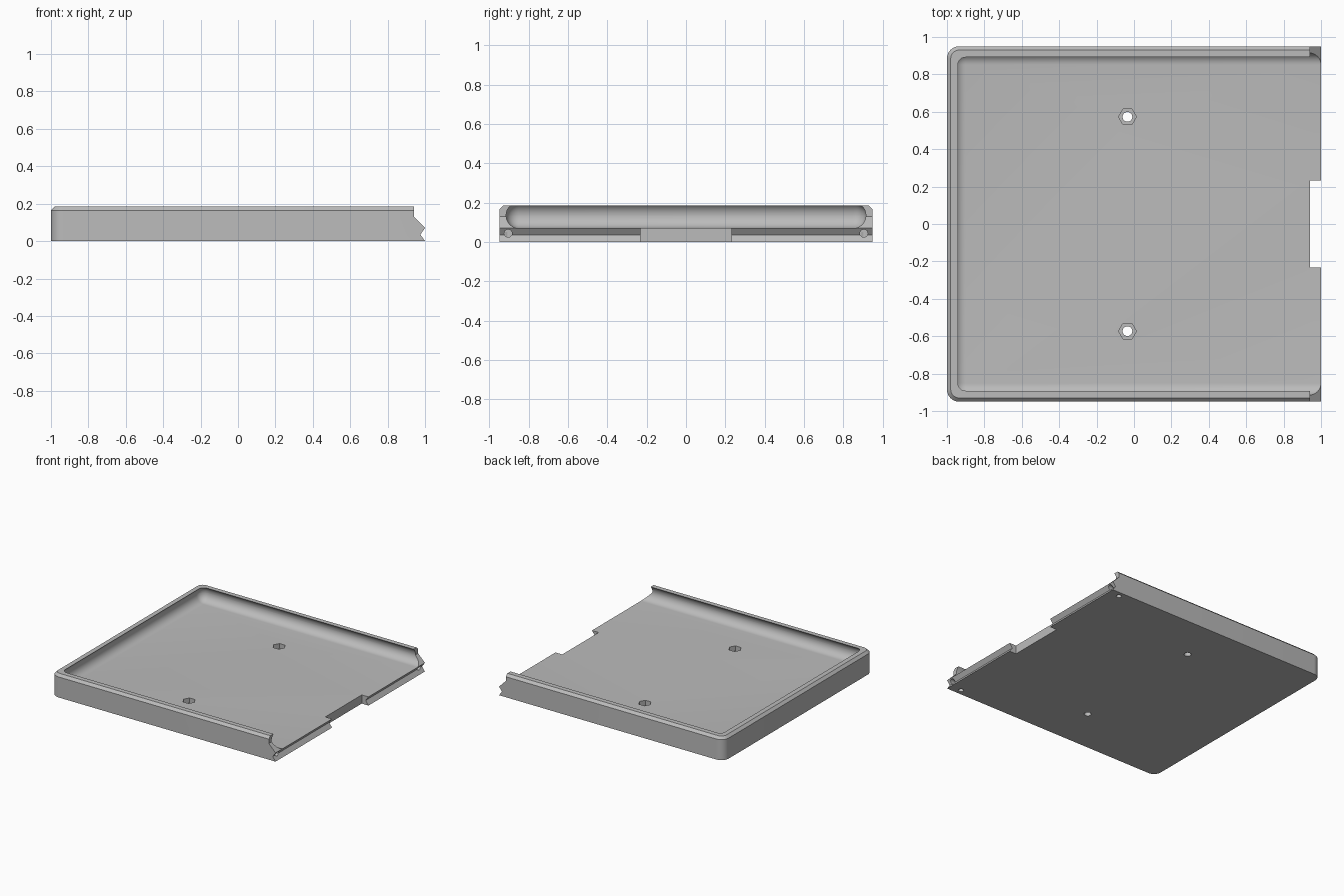
import bpy, bmesh
from math import sin, cos, pi, radians
from mathutils import Matrix, Vector

if "Cube" in bpy.data.objects:
    bpy.data.objects.remove(bpy.data.objects["Cube"])

grey = bpy.data.materials.new("plain_grey")
grey.use_nodes = True
colour = (0.5, 0.5, 0.5, 1)
grey.diffuse_color = colour
grey.node_tree.nodes["Principled BSDF"].inputs["Base Color"].default_value = colour

HALF_Y, HEIGHT, CHAMFER, CORNER = 0.95, 0.185, 0.02, 0.065
FLOOR = 0.07


def make_object(name, bm):
    bmesh.ops.recalc_face_normals(bm, faces=bm.faces)
    mesh = bpy.data.meshes.new(name)
    bm.to_mesh(mesh)
    bm.free()
    mesh.materials.append(grey)
    obj = bpy.data.objects.new(name, mesh)
    bpy.context.scene.collection.objects.link(obj)
    return obj


def loft(name, rings):
    """Skin a stack of matching closed rings and cap both ends."""
    bm = bmesh.new()
    loops = [[bm.verts.new(p) for p in ring] for ring in rings]
    for low, high in zip(loops, loops[1:]):
        for i in range(len(low)):
            j = (i + 1) % len(low)
            bm.faces.new((low[i], low[j], high[j], high[i]))
    bm.faces.new(loops[0])
    bm.faces.new(loops[-1])
    return make_object(name, bm)


def outline(inset, z, steps=8):
    """Plan of the tray: rounded on the closed end, running past the open end."""
    cx, cy, r = -1 + CORNER, HALF_Y - CORNER, CORNER - inset
    pts = [(1.1, HALF_Y - inset, z)]
    pts += [(cx - r * sin(a), cy + r * cos(a), z)
            for a in (i * pi / 2 / steps for i in range(steps + 1))]
    return pts + [(x, -y, z) for x, y, z in reversed(pts)]


def box(name, low, high, round_radius=0):
    low, high = Vector(low), Vector(high)
    bm = bmesh.new()
    bmesh.ops.create_cube(bm, size=1)
    bmesh.ops.scale(bm, vec=high - low, verts=bm.verts)
    bmesh.ops.translate(bm, vec=(low + high) / 2, verts=bm.verts)
    if round_radius:
        bmesh.ops.bevel(bm, geom=bm.edges[:], offset=round_radius, segments=10,
                        profile=0.5, affect='EDGES')
    return make_object(name, bm)


def rod(name, start, end, radius, sides):
    start, end = Vector(start), Vector(end)
    axis = end - start
    bm = bmesh.new()
    place = Matrix.Translation((start + end) / 2) @ axis.to_track_quat('Z', 'Y').to_matrix().to_4x4()
    bmesh.ops.create_cone(bm, cap_ends=True, segments=sides, radius1=radius,
                          radius2=radius, depth=axis.length, matrix=place)
    return make_object(name, bm)


# Outer shell with a chamfered top rim
tray = loft("tray", [outline(0, 0), outline(0, HEIGHT - CHAMFER), outline(CHAMFER, HEIGHT)])

# Pillow-shaped cavity, open at the top and at the +x end
cutters = [box("cavity_cutter", (-0.965, -0.915, FLOOR), (1.4, 0.915, FLOOR + 0.13), 0.0645)]

# Open end: V groove below, sloped wall ends above
end_profile = [(1, -0.1), (1, 0), (0.975, 0.035), (1, FLOOR), (0.94, 0.13),
               (0.94, 0.3), (1.5, 0.3), (1.5, -0.1)]
cutters.append(loft("end_cutter", [[(x, y, z) for x, z in end_profile] for y in (-1.1, 1.1)]))

# Rectangular notch in the floor edge
cutters.append(box("notch_cutter", (0.94, -0.232, -0.1), (1.2, 0.232, 0.3)))

for side in (-1, 1):
    # Screw holes with hexagonal nut pockets
    x, y = -0.035, side * 0.573
    cutters.append(rod("nut_cutter", (x, y, 0.03), (x, y, 0.12), 0.048, 6))
    cutters.append(rod("screw_cutter", (x, y, -0.1), (x, y, 0.2), 0.026, 24))
    # Bent corner holes from the end face to the underside
    x, y = 0.905, side * 0.905
    cutters.append(rod("end_hole_cutter", (x - 0.015, y, 0.044), (1.1, y, 0.044), 0.02, 16))
    cutters.append(rod("under_hole_cutter", (x, y, -0.1), (x, y, 0.05), 0.02, 16))

# Nut pockets are turned so that their points lie along x
for cutter in cutters:
    if cutter.name.startswith("nut"):
        pts = [v.co for v in cutter.data.vertices]
        centre = sum(pts, Vector()) / len(pts)
        far_x = max(abs(p.x - centre.x) for p in pts)
        if far_x < 0.045:
            spin = Matrix.Translation(centre) @ Matrix.Rotation(radians(30), 4, 'Z')
            cutter.data.transform(spin @ Matrix.Translation(-centre))

bpy.context.view_layer.objects.active = tray
tray.select_set(True)
for cutter in cutters:
    cutter.hide_render = True
    cut = tray.modifiers.new(cutter.name, 'BOOLEAN')
    cut.operation, cut.solver, cut.object = 'DIFFERENCE', 'EXACT', cutter
    bpy.ops.object.modifier_apply(modifier=cut.name)
    bpy.data.objects.remove(cutter)

bpy.ops.object.shade_smooth_by_angle(angle=radians(30))
